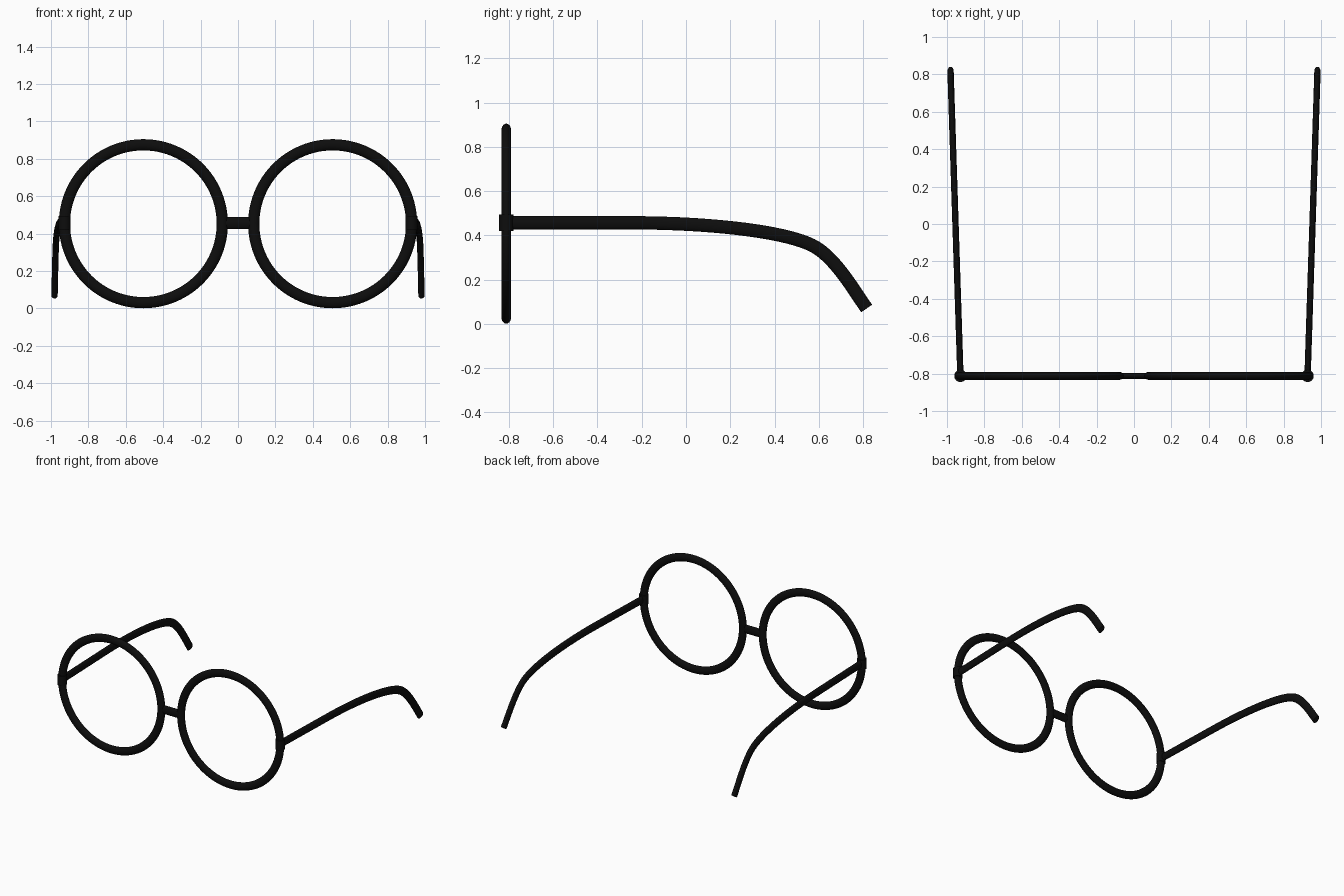
import bpy, bmesh
from math import sin, cos, pi, radians
from mathutils import Vector
from mathutils.geometry import interpolate_bezier

cube = bpy.data.objects.get("Cube")
if cube:
    bpy.data.objects.remove(cube, do_unlink=True)

# Single glossy black frame colour
black = bpy.data.materials.new("frame_black")
black.use_nodes = True
colour = (0.004, 0.004, 0.004, 1)
black.diffuse_color = colour
black.node_tree.nodes["Principled BSDF"].inputs["Base Color"].default_value = colour

EYE_X, EYE_Z = 0.506, 0.453
FRONT_Y = -0.812
HINGE_X, ARM_Z = 0.928, 0.457


def sweep(name, path, side, half_side, half_other, closed=False, mirrored=True, sides=20):
    """Carry an elliptical section along a path; side is the fixed section axis."""
    bm = bmesh.new()
    side = Vector(side)
    n = len(path)
    rings = []
    for i, p in enumerate(path):
        if closed:
            tangent = path[(i + 1) % n] - path[i - 1]
        else:
            tangent = path[min(i + 1, n - 1)] - path[max(i - 1, 0)]
        tangent.normalize()
        other = tangent.cross(side).normalized()
        across = other.cross(tangent).normalized()
        rings.append([bm.verts.new(p + across * half_side * cos(2 * pi * k / sides)
                                   + other * half_other * sin(2 * pi * k / sides))
                      for k in range(sides)])
    for i in range(n if closed else n - 1):
        a, b = rings[i], rings[(i + 1) % n]
        for k in range(sides):
            j = (k + 1) % sides
            bm.faces.new((a[k], a[j], b[j], b[k]))
    if not closed:
        bm.faces.new(rings[0])
        bm.faces.new(rings[-1])
    bmesh.ops.recalc_face_normals(bm, faces=bm.faces)
    mesh = bpy.data.meshes.new(name)
    bm.to_mesh(mesh)
    bm.free()
    mesh.materials.append(black)
    mesh.shade_smooth()
    mesh.set_sharp_from_angle(angle=radians(40))
    obj = bpy.data.objects.new(name, mesh)
    bpy.context.collection.objects.link(obj)
    if mirrored:
        obj.modifiers.new("mirror", "MIRROR").use_mirror_merge = False
    return obj


# Round rims
STEPS = 96
rim = [Vector((EYE_X + 0.422 * cos(2 * pi * i / STEPS), FRONT_Y,
               EYE_Z + 0.422 * sin(2 * pi * i / STEPS))) for i in range(STEPS)]
sweep("rims", rim, (0, 1, 0), 0.022, 0.03, closed=True)

# Nose bridge
sweep("bridge", [Vector((x, FRONT_Y, ARM_Z)) for x in (-0.085, 0.085)],
      (0, 1, 0), 0.016, 0.033, mirrored=False)

# Upright hinge barrels
sweep("hinges", [Vector((HINGE_X, FRONT_Y, ARM_Z + dz)) for dz in (-0.037, 0.037)],
      (1, 0, 0), 0.033, 0.033, sides=32)


# Arms: straight, then curving down behind the ear, splaying slightly outward
def arm_point(y, z):
    return Vector((HINGE_X + 0.0325 * (y - FRONT_Y), y, z))


def bend(*points):
    return interpolate_bezier(*[arm_point(*p) for p in points], 20)


arm = [arm_point(FRONT_Y, ARM_Z)]
arm += bend((-0.25, ARM_Z), (0.1, ARM_Z), (0.44, 0.42), (0.57, 0.355))
arm += bend((0.57, 0.355), (0.67, 0.305), (0.75, 0.165), (0.816, 0.07))[1:]
sweep("arms", arm, (1, 0, 0), 0.017, 0.03)
